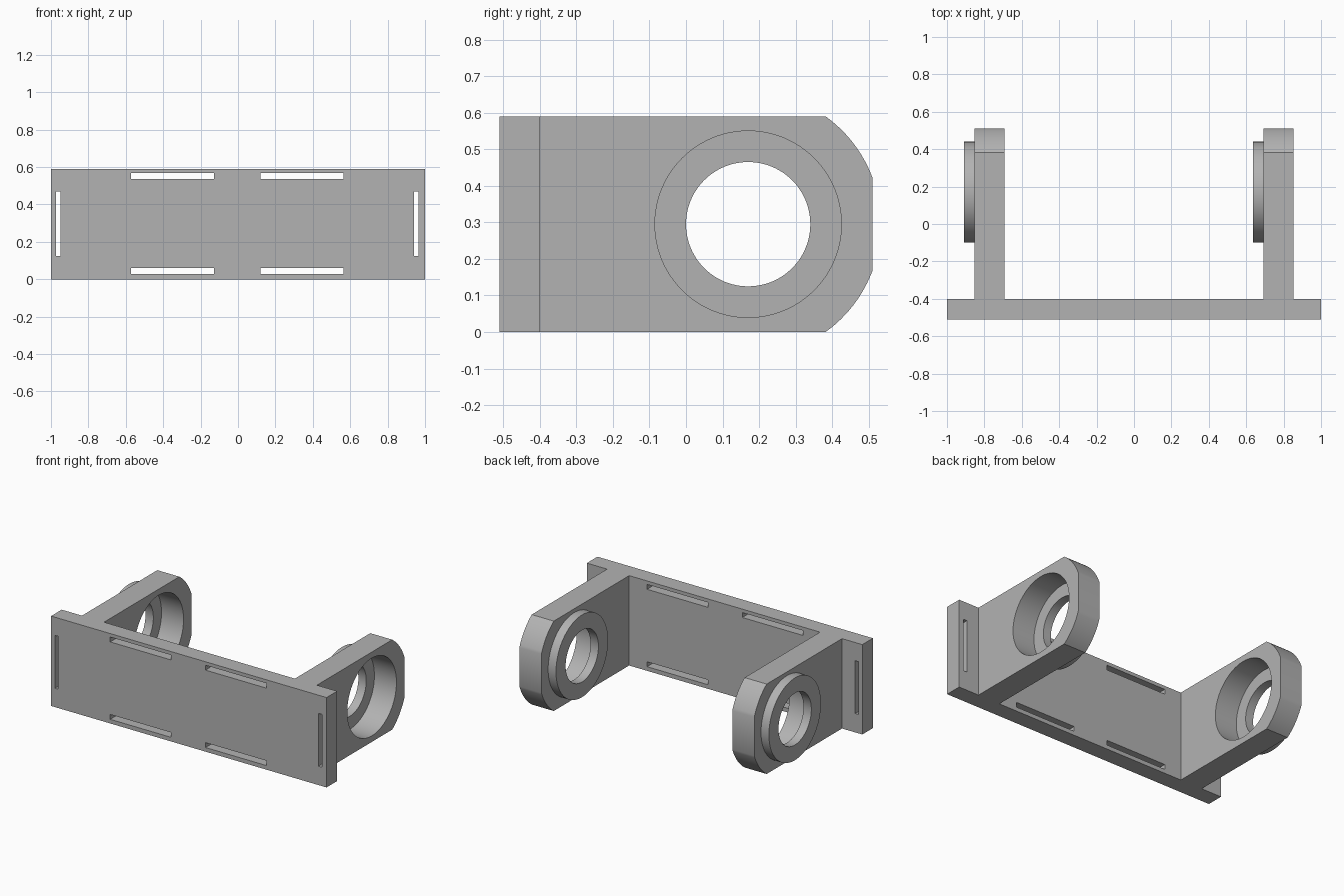
import bpy
import bmesh
from math import sin, cos, asin, acos, pi
from mathutils import Matrix

cube = bpy.data.objects.get("Cube")
if cube:
    bpy.data.objects.remove(cube, do_unlink=True)

HEIGHT = 0.59
HALF_DEPTH = 0.51
PLATE_BACK = -0.40
MID_Z = HEIGHT / 2
HOLE_Y = 0.17
ARM_X = 0.773
ARM_THICK = 0.16
RIM_THICK = 0.057

grey = bpy.data.materials.new("mid_grey")
grey.use_nodes = True
colour = (0.45, 0.45, 0.45, 1)
grey.diffuse_color = colour
grey.node_tree.nodes["Principled BSDF"].inputs["Base Color"].default_value = colour

# Axes mapping a flat profile to the front plane (x, z) or the side plane (y, z)
FRONT = Matrix(((1, 0, 0), (0, 0, -1), (0, 1, 0))).to_4x4()
SIDE = Matrix(((0, 0, 1), (1, 0, 0), (0, 1, 0))).to_4x4()


def rectangle(cx, cy, w, h):
    return [(cx + sx * w / 2, cy + sy * h / 2)
            for sx, sy in ((-1, -1), (1, -1), (1, 1), (-1, 1))]


def arc(radius, start, end, steps):
    return [(HOLE_Y + radius * cos(start + (end - start) * i / steps),
             MID_Z + radius * sin(start + (end - start) * i / steps))
            for i in range(steps + 1)]


def circle(radius, steps=96):
    return arc(radius, 0, 2 * pi, steps)[:-1]


def extruded(name, loops, thickness, axes, location):
    """Solid from a flat profile; loops after the first are holes."""
    curve = bpy.data.curves.new(name + "_profile", "CURVE")
    curve.dimensions = "2D"
    curve.fill_mode = "BOTH"
    curve.extrude = thickness / 2
    for loop in loops:
        spline = curve.splines.new("POLY")
        spline.points.add(len(loop) - 1)
        for point, (x, y) in zip(spline.points, loop):
            point.co = (x, y, 0, 1)
        spline.use_cyclic_u = True
    temp = bpy.data.objects.new(name + "_profile", curve)
    mesh = bpy.data.meshes.new_from_object(temp)
    bpy.data.objects.remove(temp)
    bpy.data.curves.remove(curve)

    bm = bmesh.new()
    bm.from_mesh(mesh)
    bmesh.ops.remove_doubles(bm, verts=bm.verts, dist=0.0001)
    bmesh.ops.transform(bm, matrix=axes, verts=bm.verts)
    bmesh.ops.recalc_face_normals(bm, faces=bm.faces)
    bm.to_mesh(mesh)
    bm.free()
    mesh.name = name
    mesh.materials.clear()
    mesh.materials.append(grey)
    obj = bpy.data.objects.new(name, mesh)
    obj.location = location
    bpy.context.collection.objects.link(obj)
    bpy.ops.object.select_all(action="DESELECT")
    obj.select_set(True)
    bpy.context.view_layer.objects.active = obj
    bpy.ops.object.shade_smooth_by_angle(angle=0.4)
    return obj


# Front plate with strap slots along all four edges
slots = []
for side in (-1, 1):
    slots.append(rectangle(side * 0.957 - 0.004, 0.297, 0.025, 0.347))
    for level in (-1, 1):
        slots.append(rectangle(side * 0.346 - 0.004, 0.297 + level * 0.254, 0.442, 0.032))
extruded("front_plate", [rectangle(0, MID_Z, 2, HEIGHT)] + slots,
         HALF_DEPTH + PLATE_BACK, FRONT, (0, (PLATE_BACK - HALF_DEPTH) / 2, 0))

# Arm outline: a bar whose corners are rounded about the socket centre
CORNER_R = 0.363
low = acos((HALF_DEPTH - HOLE_Y) / CORNER_R)
high = asin(MID_Z / CORNER_R)
outline = ([(PLATE_BACK, HEIGHT), (PLATE_BACK, 0)]
           + arc(CORNER_R, -high, -low, 12) + arc(CORNER_R, low, high, 12))

# Two arms, each with a wide socket closed by a raised rim with a smaller hole
for label, x in (("left", ARM_X), ("right", -ARM_X)):
    extruded(label + "_arm", [outline, circle(0.255)], ARM_THICK, SIDE, (x, 0, 0))
    rim_x = x - (ARM_THICK + RIM_THICK) / 2
    extruded(label + "_socket_rim", [circle(0.27), circle(0.17)],
             RIM_THICK, SIDE, (rim_x, 0, 0))
